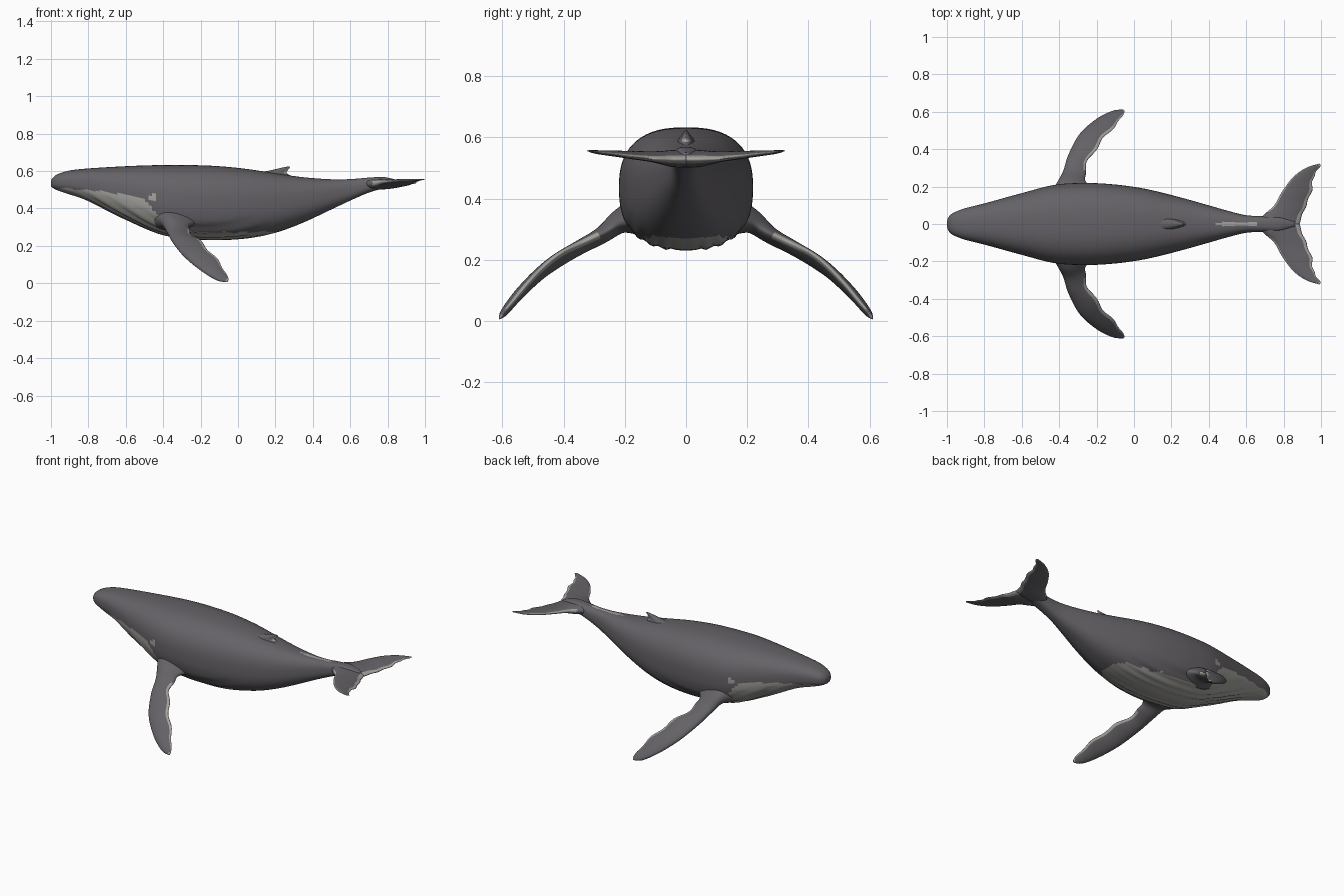
import bpy
import bmesh
from math import sin, cos, pi
from mathutils import Vector

if "Cube" in bpy.data.objects:
    bpy.data.objects.remove(bpy.data.objects["Cube"])


def make_material(name, colour):
    mat = bpy.data.materials.new(name)
    mat.use_nodes = True
    mat.diffuse_color = (*colour, 1)
    mat.node_tree.nodes["Principled BSDF"].inputs["Base Color"].default_value = (*colour, 1)
    return mat


SKINS = [make_material("slate grey skin", (.13, .122, .135)),
         make_material("pale grey skin", (.36, .355, .33))]
DARK, PALE = range(len(SKINS))


def smooth_rows(rows, steps):
    """Catmull-Rom curve through rows of any length."""
    result = []
    last = len(rows) - 1
    for k in range(last):
        quad = [rows[max(0, min(last, k + d))] for d in (-1, 0, 1, 2)]
        for s in range(steps):
            t = s / steps
            result.append([b + .5 * t * (c - a + t * (2*a - 5*b + 4*c - d + t * (3 * (b - c) + d - a)))
                           for a, b, c, d in zip(*quad)])
    result.append(list(rows[-1]))
    return result


def lookup(points, x):
    """Straight-line interpolation through (x, value) pairs."""
    for (x0, v0), (x1, v1) in zip(points, points[1:]):
        if x <= x1:
            return v0 + (v1 - v0) * max(0, x - x0) / (x1 - x0)
    return points[-1][1]


def loft(name, rings, colour_rule):
    """Skin a list of closed rings; colour_rule(centre, along, around) picks the skin."""
    bm = bmesh.new()
    loops = [[bm.verts.new(p) for p in ring] for ring in rings]
    count = len(rings[0])
    for i, (a, b) in enumerate(zip(loops, loops[1:])):
        for j in range(count):
            k = (j + 1) % count
            face = bm.faces.new((a[j], a[k], b[k], b[j]))
            face.material_index = colour_rule(face.calc_center_median(),
                                              (i + .5) / (len(rings) - 1), (j + .5) / count)
    for end, along in ((loops[0], 0), (loops[-1], 1)):
        cap = bm.faces.new(end)
        cap.material_index = colour_rule(cap.calc_center_median(), along, .5)
    bmesh.ops.recalc_face_normals(bm, faces=bm.faces)
    mesh = bpy.data.meshes.new(name)
    bm.to_mesh(mesh)
    bm.free()
    obj = bpy.data.objects.new(name, mesh)
    bpy.context.collection.objects.link(obj)
    for mat in SKINS:
        mesh.materials.append(mat)
    mesh.shade_smooth()
    return obj


def fin(name, rows, side, colour_rule, ripple=0, around=28):
    """Blade lofted from rows of leading point, trailing point and thickness."""
    rows = smooth_rows(rows, 8)
    mids = [(Vector(r[:3]) + Vector(r[3:6])) / 2 for r in rows]
    rings = []
    for i, row in enumerate(rows):
        lead, trail = Vector(row[:3]), Vector(row[3:6])
        chord = trail - lead
        span = mids[min(i + 1, len(rows) - 1)] - mids[max(i - 1, 0)]
        normal = chord.cross(span).normalized()
        along = i / (len(rows) - 1)
        trail += chord.normalized() * ripple * sin(along * 9 * pi) * sin(along * pi)
        ring = []
        for j in range(around):
            a = 2 * pi * j / around
            v = (1 - cos(a)) / 2
            p = lead.lerp(trail, v) + normal * row[6] * .5 * sin(a) * (1.25 - .6 * v)
            ring.append((p.x, p.y * side, p.z))
        rings.append(ring)
    return loft(name, rings, colour_rule)


# Body: x, half width, top, bottom
BODY = [(-1, .012, .545, .52), (-.992, .036, .562, .511), (-.965, .06, .583, .497),
        (-.9, .085, .603, .475), (-.8, .11, .614, .44), (-.6, .165, .626, .342),
        (-.42, .21, .632, .264), (-.25, .219, .632, .238), (-.1, .211, .626, .232),
        (.05, .19, .611, .241), (.2, .155, .588, .27), (.35, .114, .567, .325),
        (.5, .071, .556, .395), (.6, .047, .557, .442), (.7, .042, .565, .485),
        (.78, .04, .568, .507), (.86, .012, .55, .525)]
# Upper edge of the pale jaw, throat and belly
PALE_LINE = [(-1, .512), (-.75, .495), (-.56, .47), (-.48, .43), (-.42, .36),
             (-.35, .29), (-.2, .275), (.05, .272), (.2, .278), (.26, .2)]


def body_colour(c, along, around):
    eye_patch = (c.x + .45) ** 2 + (c.z - .455) ** 2 < .02 ** 2
    back_ridge = abs(c.y) < .009 and .43 < c.x < .66 and c.z > .5
    ragged_line = lookup(PALE_LINE, c.x) + .004 * sin(c.x * 60)
    return PALE if eye_patch or back_ridge or c.z < ragged_line else DARK


def body_ring(x, width, top, bottom, count=96):
    ring = []
    mid, half = (top + bottom) / 2, (top - bottom) / 2
    for j in range(count):
        a = 2 * pi * (j + .5) / count
        ca, sa = cos(a), sin(a)
        y = width * abs(ca) ** .8 * (1 if ca > 0 else -1)
        z = mid + half * abs(sa) ** .8 * (1 if sa > 0 else -1)
        # Throat pleats
        if sa < -.3 and -.9 < x < .2:
            z += .004 * cos(y * 140) * min(1, (.2 - x) * 5, (x + .9) * 5)
        ring.append((x, y, z))
    return ring


loft("body", [body_ring(*row) for row in smooth_rows(BODY, 9)], body_colour)

# Flippers and tail flukes: leading point, trailing point, thickness
FLIPPER = [(-.46, .16, .35, -.2, .16, .33, .13), (-.415, .215, .33, -.25, .22, .315, .08),
           (-.38, .28, .275, -.262, .275, .285, .055), (-.35, .37, .22, -.235, .355, .25, .045),
           (-.29, .48, .145, -.175, .44, .2, .04), (-.2, .56, .07, -.115, .51, .13, .035),
           (-.115, .602, .018, -.07, .565, .065, .026), (-.058, .61, .006, -.05, .602, .022, .008)]
FLUKE = [(.66, 0, .532, .885, 0, .528, .06), (.69, .045, .533, .9, .05, .528, .055),
         (.75, .1, .54, .925, .11, .53, .036), (.79, .17, .545, .95, .18, .537, .026),
         (.85, .25, .55, .958, .24, .545, .018), (.92, .3, .553, .975, .28, .55, .012),
         (.99, .323, .556, 1, .312, .556, .004)]


def flipper_colour(c, along, around):
    trailing = abs(around - .5) < .1 and along > .3
    return PALE if trailing or along > .96 else DARK


def fluke_colour(c, along, around):
    trailing = abs(around - .5) < .1
    leading = abs(around - .5) > .42 and c.x > .72
    return PALE if trailing or leading or along > .95 else DARK


for label, side in (("left", 1), ("right", -1)):
    # The +y fin is on the far side of the model, the -y fin on the near side
    place = "far" if side > 0 else "near"
    fin(place + "_flipper", FLIPPER, side, flipper_colour, ripple=.008)
    fin(place + "_fluke", FLUKE, side, fluke_colour, ripple=.004)

# Dorsal fin
DORSAL = [(.08, 0, .585, .31, 0, .56, .07), (.17, 0, .603, .262, 0, .588, .045),
          (.225, 0, .616, .268, 0, .606, .022), (.268, 0, .625, .28, 0, .622, .005)]
fin("dorsal_fin", DORSAL, 1,
    lambda c, along, around: PALE if abs(around - .5) < .14 and along > .3 else DARK)
